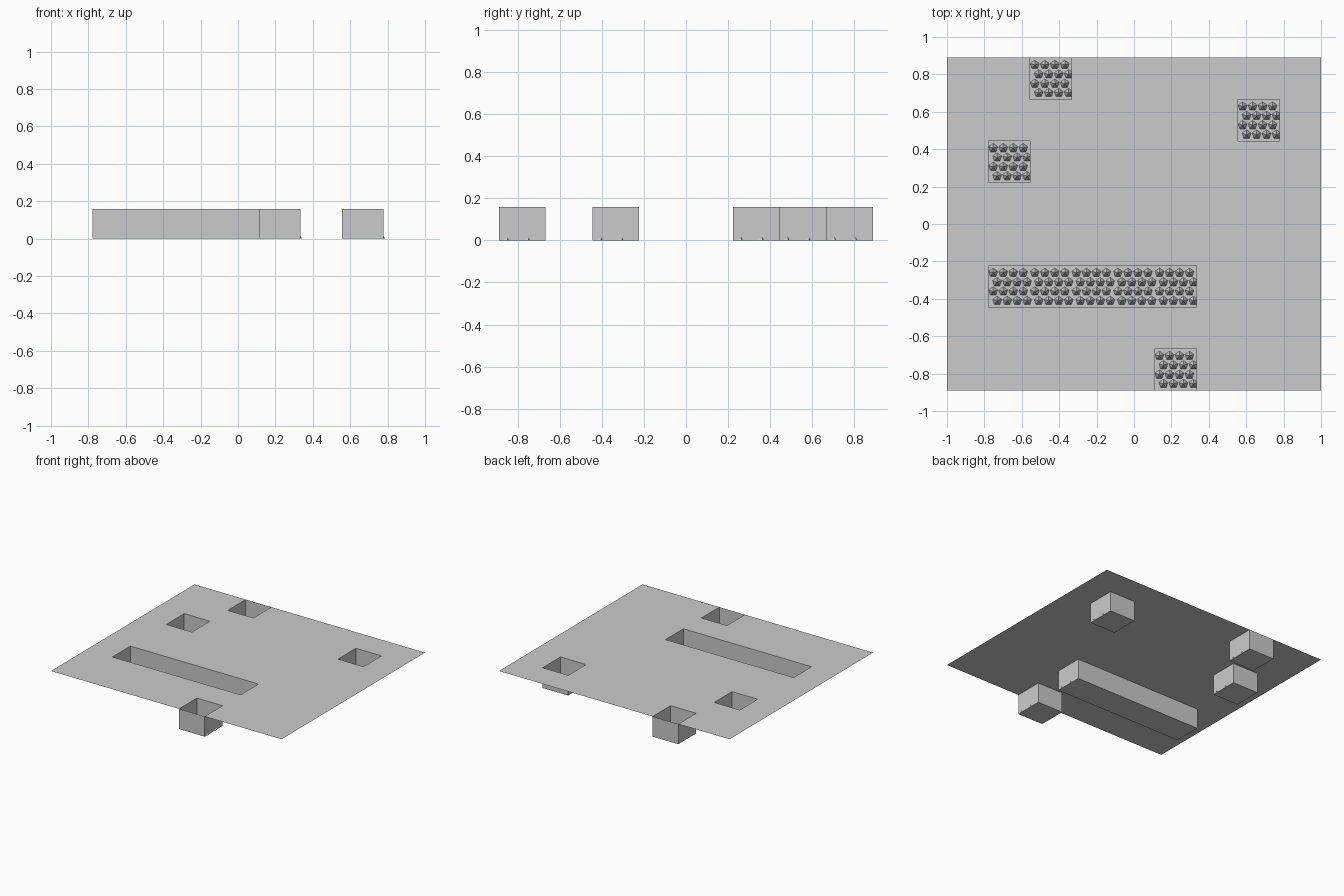
import bpy, bmesh
from mathutils import Matrix

if "Cube" in bpy.data.objects:
    bpy.data.objects.remove(bpy.data.objects["Cube"])

COLS, ROWS = 9, 8
S = 2 / COLS          # cell size
H = 0.158             # pit depth
SPIKE_R, SPIKE_H = 0.025, 0.045
PITS = {(2, 7), (7, 6), (1, 5), (5, 0)} | {(c, 2) for c in range(1, 6)}


def corner(c, r, z):
    return (-1 + c * S, (r - ROWS / 2) * S, z)


def finish(name, bm):
    mesh = bpy.data.meshes.new(name)
    bm.to_mesh(mesh)
    bm.free()
    obj = bpy.data.objects.new(name, mesh)
    bpy.context.collection.objects.link(obj)
    return obj


# Thin floor sheet with sunken open pits
bm = bmesh.new()


def add_face(points):
    bm.faces.new([bm.verts.new(p) for p in points])


for c in range(COLS):
    for r in range(ROWS):
        ring = [(c, r), (c + 1, r), (c + 1, r + 1), (c, r + 1)]
        pit = (c, r) in PITS
        add_face([corner(*p, 0 if pit else H) for p in ring])
        if not pit:
            continue
        # Walls, except between joined pit cells
        neighbours = [(c, r - 1), (c + 1, r), (c, r + 1), (c - 1, r)]
        for i, n in enumerate(neighbours):
            if n not in PITS:
                a, b = ring[i], ring[(i + 1) % 4]
                add_face([corner(*a, H), corner(*b, H), corner(*b, 0), corner(*a, 0)])
bmesh.ops.remove_doubles(bm, verts=bm.verts, dist=1e-5)
finish("floor_with_pits", bm)

# Staggered 4 x 4 five-sided spikes on the bottom of each pit cell
bm = bmesh.new()
for c, r in sorted(PITS):
    x0, y0, _ = corner(c, r, 0)
    for j in range(4):
        shift = 0.046 if j % 2 == 0 else 0.025
        for i in range(4):
            pos = (x0 + shift + i * 0.0535, y0 + 0.034 + j * 0.05, SPIKE_H / 2)
            bmesh.ops.create_cone(bm, cap_ends=False, segments=5, radius1=SPIKE_R,
                                  radius2=0, depth=SPIKE_H,
                                  matrix=Matrix.Translation(pos))
bmesh.ops.remove_doubles(bm, verts=bm.verts, dist=1e-5)
finish("pit_spikes", bm)
